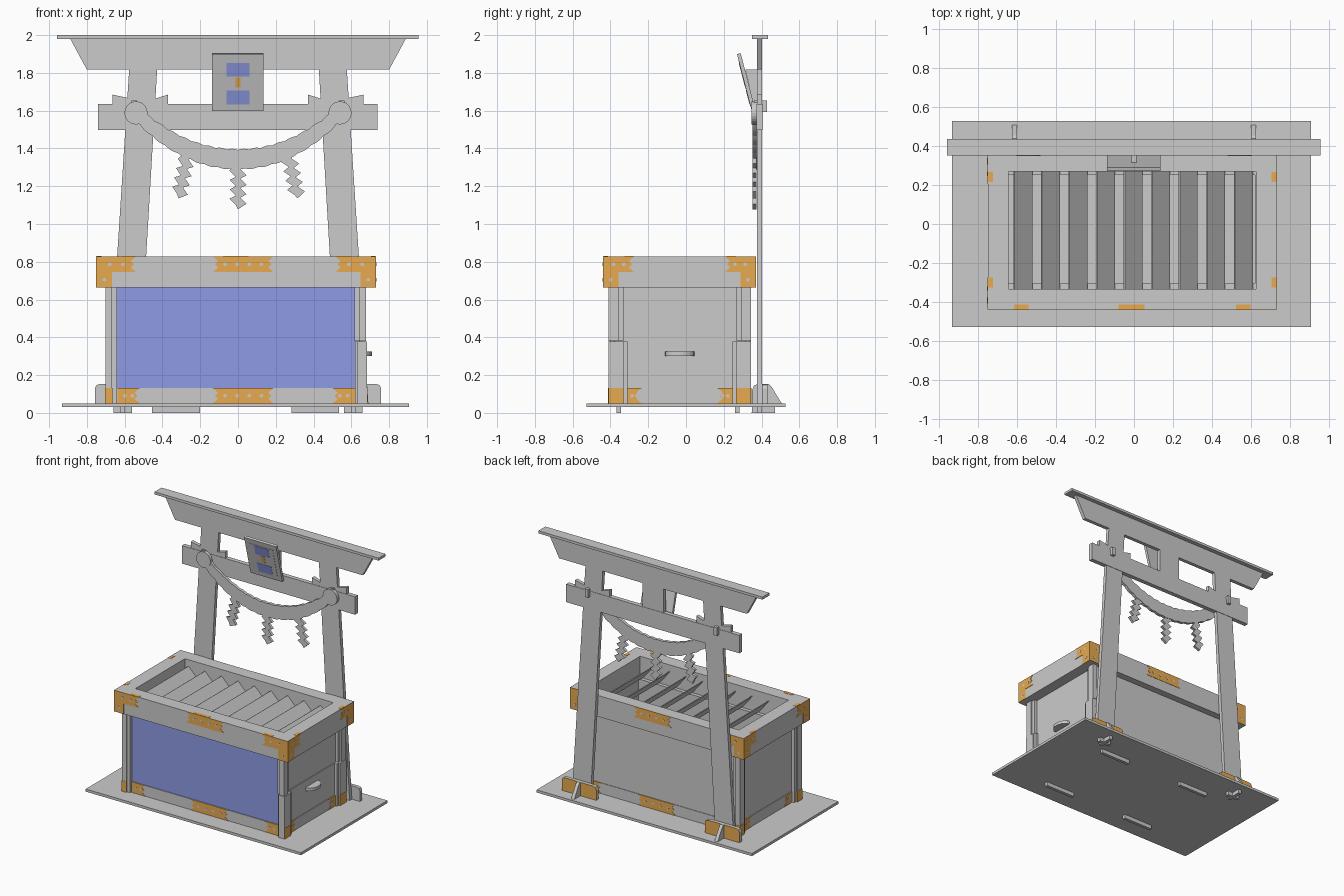
import bpy, bmesh, math
from mathutils import Matrix, Vector

if "Cube" in bpy.data.objects:
    bpy.data.objects.remove(bpy.data.objects["Cube"])


def material(name, rgb):
    m = bpy.data.materials.new(name)
    m.diffuse_color = (*rgb, 1)
    m.use_nodes = True
    m.node_tree.nodes["Principled BSDF"].inputs["Base Color"].default_value = m.diffuse_color
    return m


METAL = material("orange_metal", (0.80, 0.40, 0.08))
BLUE = material("blue_panel", (0.27, 0.33, 0.78))


def finish(name, bm, mat=None):
    bmesh.ops.recalc_face_normals(bm, faces=bm.faces)
    me = bpy.data.meshes.new(name)
    bm.to_mesh(me)
    bm.free()
    ob = bpy.data.objects.new(name, me)
    bpy.context.collection.objects.link(ob)
    if mat:
        me.materials.append(mat)
    return ob


def prism(name, pts, plane, a, b, mat=None):
    """Extrude a 2D outline lying in plane xy / xz / yz from a to b."""
    put = {"xy": lambda u, v, w: (u, v, w),
           "xz": lambda u, v, w: (u, w, v),
           "yz": lambda u, v, w: (w, u, v)}[plane]
    bm = bmesh.new()
    lo = [bm.verts.new(put(u, v, a)) for u, v in pts]
    hi = [bm.verts.new(put(u, v, b)) for u, v in pts]
    n = len(pts)
    bm.faces.new(lo)
    bm.faces.new(hi)
    for i in range(n):
        bm.faces.new((lo[i], lo[(i + 1) % n], hi[(i + 1) % n], hi[i]))
    return finish(name, bm, mat)


def rect(u0, u1, v0, v1):
    return [(u0, v0), (u1, v0), (u1, v1), (u0, v1)]


def box(name, x0, x1, y0, y1, z0, z1, mat=None):
    return prism(name, rect(min(x0, x1), max(x0, x1), min(y0, y1), max(y0, y1)), "xy", z0, z1, mat)


def ring(name, outer, inner, z0, z1):
    """Hollow rectangular frame."""
    bm = bmesh.new()
    L = [[bm.verts.new((x, y, z)) for x, y in rect(*r)]
         for r, z in ((outer, z0), (outer, z1), (inner, z1), (inner, z0))]
    for k in range(4):
        for i in range(4):
            j, m = (i + 1) % 4, (k + 1) % 4
            bm.faces.new((L[k][i], L[k][j], L[m][j], L[m][i]))
    return finish(name, bm)


def circle(cu, cv, r, n):
    return [(cu + r * math.cos(2 * math.pi * i / n), cv + r * math.sin(2 * math.pi * i / n)) for i in range(n)]


def fitting(name, plane, face, out, u0, u1, v0, v1, tail="both", leg=0):
    """Metal plate with fish-tail ends; leg adds a corner strap below the plain end."""
    h, d = v1 - v0, 0.028
    cut = lambda u, s: [(u, v0), (u + s * d, v0 + .3 * h), (u + s * d * .4, v0 + .5 * h), (u + s * d, v0 + .7 * h), (u, v1)]
    right = cut(u1, -1) if tail in ("both", "right") else [(u1, v0), (u1, v1)]
    left = cut(u0, 1) if tail in ("both", "left") else [(u0, v0), (u0, v1)]
    pts = right + left[::-1]
    if leg and tail == "right":
        pts = pts[:-1] + [(u0, v0 - leg), (u0 + .08, v0 - leg), (u0 + .08, v0)]
    elif leg:
        pts = [(u1 - .08, v0), (u1 - .08, v0 - leg), (u1, v0 - leg)] + pts[1:]
    prism(name, pts, plane, face, face + out * .0025, METAL)
    n = 4 if tail == "both" else 2
    spots = [(u0 + (u1 - u0) * (i + 1) / (n + 1), (v0 + v1) / 2) for i in range(n)]
    if leg:
        spots.append((u0 + .04 if tail == "right" else u1 - .04, v0 - leg / 2))
    for u, v in spots:
        prism("rivet", circle(u, v, .01, 10), plane, face, face + out * .0035)


# ---- base plate and cleats underneath
box("base_plate", -.931, .906, -.527, .527, .03, .05)
for x0 in (-.455, .282):
    for y in (-.355, .271):
        box("base_cleat", x0, x0 + .254, y - .012, y + .012, 0, .03)

# ---- offering box: panels and rails set back between stepped corner posts
X0, X1, Y0, Y1, TOP, RAIL = -.702, .678, -.41, .345, .665, .132
PX0, PX1, PY0, PY1 = -.667, .645, -.378, .315
ring("box_walls", (PX0, PX1, PY0, PY1), (-.642, .62, -.305, .25), .05, TOP)
for x, sx in ((X0, 1), (X1, -1)):
    for y, sy in ((Y0, 1), (Y1, -1)):
        z0 = .05 if sx > 0 else .38
        box("corner_post", x, x + sx * .036, y, y + sy * .053, z0, TOP)
        box("corner_post_step", x + sx * .01, x + sx * .062, y + sy * .01, y + sy * .078, z0, TOP)
        if sx < 0:  # lower posts travel with the drawer
            box("drawer_post", X1 + .005, X1 - .045, y, y + sy * .078, .05, .377)
            box("drawer_post_step", X1 - .006, X1 - .058, y + sy * .01, y + sy * .1, .05, .377)
box("front_panel", -.64, .621, PY0 - .002, PY0 + .02, RAIL, TOP, BLUE)
box("front_rail", -.64, .621, PY0 - .008, PY0 + .02, .05, RAIL)
box("back_rail", -.64, .621, PY1 - .02, PY1 + .004, .05, RAIL)
box("left_rail", PX0 - .006, PX0 + .02, -.335, .265, .05, RAIL)
box("drawer_front", PX1 - .02, PX1 + .006, -.335, .265, .05, .377)
box("drawer_rail", PX1 - .02, PX1 + .012, -.335, .265, .05, RAIL)
# rounded drawer handle
prism("drawer_handle", [(.655 + .055 * max(math.cos(a), -.4), -.033 + .077 * math.sin(a))
                        for a in (math.pi * i / 12 for i in range(24))], "xy", .301, .324)

# ---- lid frame with angled slats
LX0, LX1, LY0, LY1, LT = -.748, .729, -.438, .368, .828
ring("lid_frame", (LX0, LX1, LY0, LY1), (-.642, .624, -.333, .27), TOP, LT)
for i in range(9):
    x = -.617 + .141 * i
    prism("slat", [(x, .775), (x + .006, .778), (x + .097, .687), (x + .097, .672), (x + .085, .672)], "xz", -.333, .27)

# ---- metal fittings
for face, out, low in ((LY0, -1, PY0 - .008), (LY1, 1, PY1 + .004)):
    fitting("lid_mid_fitting", "xz", face, out, -.133, .188, .745, LT)
    fitting("lid_corner_fitting", "xz", face, out, LX0, -.54, .745, LT, "right", .08)
    fitting("lid_corner_fitting", "xz", face, out, .515, LX1, .745, LT, "left", .08)
    fitting("rail_mid_fitting", "xz", low, out, -.133, .188, .05, RAIL)
    fitting("rail_corner_fitting", "xz", low, out, -.638, -.52, .05, RAIL, "right")
    fitting("rail_corner_fitting", "xz", low, out, .5, .62, .05, RAIL, "left")
for face, out, low in ((LX0, -1, PX0 - .006), (LX1, 1, PX1 + .012)):
    fitting("lid_side_fitting", "yz", face, out, LY0, -.275, .745, LT, "right", .08)
    fitting("lid_side_fitting", "yz", face, out, .205, LY1, .745, LT, "left", .08)
    fitting("rail_side_fitting", "yz", low, out, -.31, -.235, .05, RAIL, "right")
    fitting("rail_side_fitting", "yz", low, out, .165, .25, .05, RAIL, "left")
for y, sy in ((Y0, 1), (Y1, -1)):
    box("post_shoe", X0 - .002, X0 + .037, y - sy * .002, y + sy * .055, .05, RAIL, METAL)
    box("drawer_post_shoe", X1 - .01, X1 + .007, y + sy * .001, y + sy * .079, .05, RAIL, METAL)
for x0, x1 in ((-.615, -.54), (-.08, .055), (.522, .597)):
    box("lid_top_tab", x0, x1, LY0, LY0 + .025, LT - .001, LT + .002, METAL)
for x in (LX0, LX1 - .025):
    for y in (-.325, .215):
        box("lid_top_tab", x, x + .025, y, y + .05, LT - .001, LT + .002, METAL)

# ---- gate
G0, G1 = .375, .403
for s in (-1, 1):
    mir = lambda pts: [(s * u, v) for u, v in pts]
    prism("gate_pillar", mir([(.532, .05), (.69, .05), (.576, 1.82), (.428, 1.82)]), "xz", G0, G1)
    box("pillar_tenon", s * .61 - .05, s * .61 + .05, G0, G1, 0, .05)
    # wedges beside the pillar
    prism("outer_wedge", mir([(.585, 1.635), (.665, 1.635), (.665, 1.685), (.586, 1.668)]), "xz", G0, G1)
    prism("inner_wedge", mir([(.37, 1.635), (.44, 1.635), (.438, 1.664), (.37, 1.685)]), "xz", G0, G1)
    # foot plate, orange back facing and gusset
    foot = [(s * .611 + u, v) for u, v in ((-.147, .05), (.147, .05), (.147, .13), (.139, .147), (.12, .153),
                                           (-.12, .153), (-.139, .147), (-.147, .13))]
    prism("foot_plate", foot, "xz", G1, G1 + .025)
    prism("foot_back_facing", foot, "xz", G1 + .025, G1 + .028, METAL)
    prism("foot_gusset", [(.348, 0), (.47, 0), (.47, .05), (.507, .05), (.452, .14), (.438, .153), (.38, .153),
                          (.36, .145), (.35, .12)], "yz", s * .612 - .013, s * .612 + .013)
    # rope knob in front and peg behind
    prism("rope_knob", circle(s * .54, 1.588, .061, 24), "xz", .348, G0)
    box("knob_peg", s * .55 - .014, s * .55 + .014, .36, .428, 1.592, 1.655)
box("tie_beam", -.74, .738, G0 - .003, G1 + .003, 1.497, 1.635)
prism("lintel_board", [(-.8, 1.817), (.8, 1.817), (.888, 1.98), (-.888, 1.98)], "xz", G0, G1)
box("lintel_cap", -.957, .955, .35, .435, 1.98, 2.0)
box("centre_strut", -.09, .09, G0, G1, 1.635, 1.817)

# ---- tilted plaque, built upright then leaned forward
tilt = Matrix.Translation((0, .36, 1.6)) @ Matrix.Rotation(math.radians(14.5), 4, "X")
plaque = [box("plaque_board", -.137, .135, -.012, .008, 0, .312),
          box("plaque_inlay", -.1, .1, -.0135, -.01, .03, .272),
          box("plaque_upper_patch", -.06, .06, -.015, -.01, .19, .265, BLUE),
          box("plaque_lower_patch", -.06, .06, -.015, -.01, .038, .113, BLUE),
          box("plaque_mid_patch", -.014, .014, -.015, -.01, .13, .185, METAL)]
for ob in plaque:
    ob.data.transform(tilt)
prism("plaque_bracket", [(.38, 1.6), (.38, 1.817), (.314, 1.817), (.362, 1.62)], "yz", -.012, .012)

# ---- twisted rope, flat with scalloped edges
top, bottom = [], []
N = 96
for i in range(N + 1):
    t = -1 + 2 * i / N
    z = 1.343 + .235 * abs(t) ** 2.1
    h = .028 + .021 * (1 - t * t)
    nrm = Vector((-.92 * t, 1)).normalized()
    w = .006 * abs(math.sin(i * math.pi / 6))
    top.append((.53 * t + nrm.x * (h + w), z + nrm.y * (h + w)))
    w = .006 * abs(math.sin((i + 3) * math.pi / 6))
    bottom.append((.53 * t - nrm.x * (h + w), z - nrm.y * (h + w)))
prism("rope", top + bottom[::-1], "xz", .352, G0)

# ---- zigzag paper streamers
left, right = [], []
for i in range(4):
    z = -.05 * i
    left += [(-.045, z - .012), (-.012, z - .045)]
    right += [(.012, z - .005), (.045, z - .038)]
streamer = [(-.02, .02)] + left + [(0, -.217)] + right[::-1] + [(.02, .02)]
for x, z, a in ((0, 1.295, 0), (-.272, 1.348, -.2), (.272, 1.348, .2)):
    c, s = math.cos(a), math.sin(a)
    prism("paper_streamer", [(x + u * c - v * s, z + u * s + v * c) for u, v in streamer], "xz", .352, .372)
